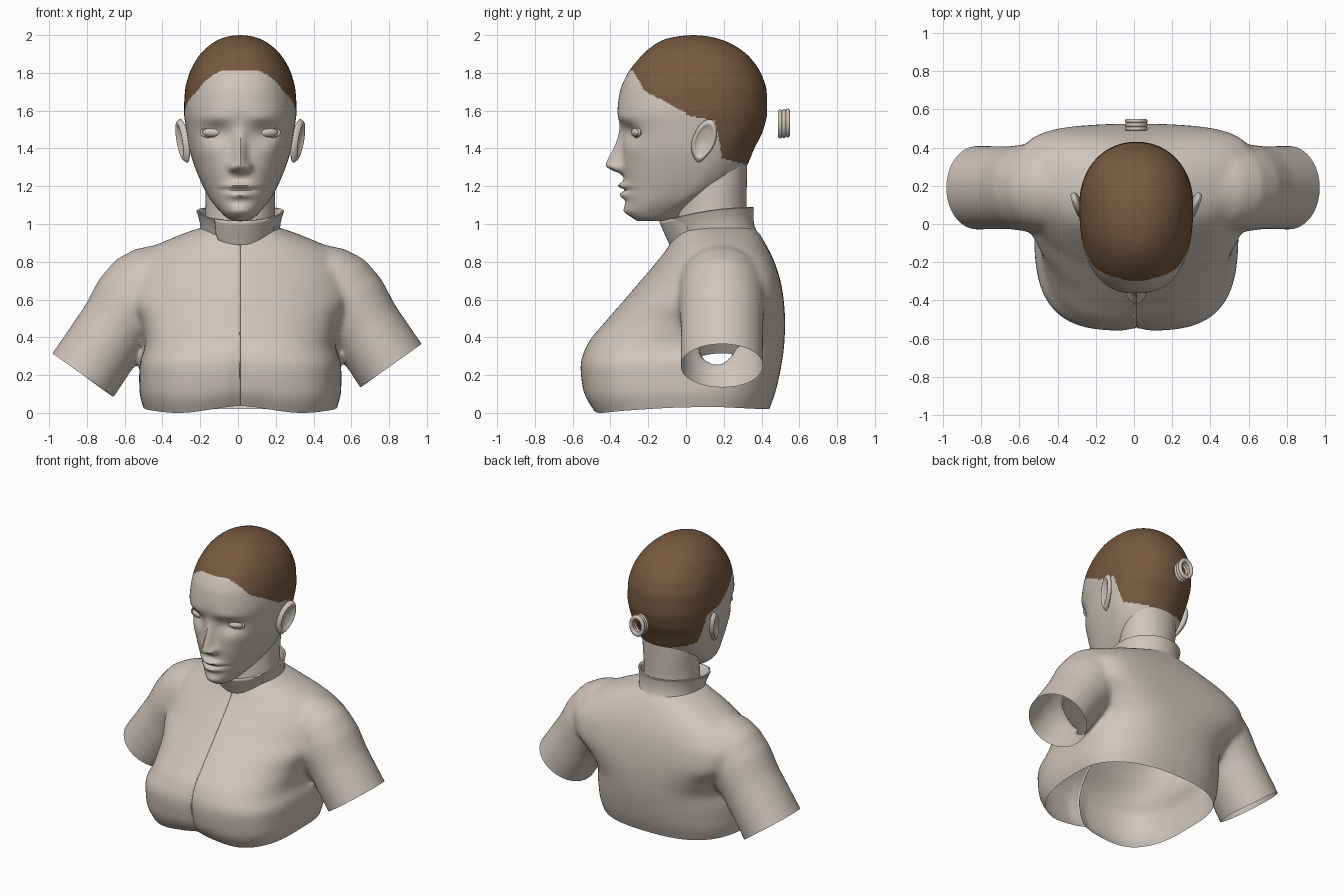
import bpy, bmesh, math
from mathutils import Vector, Matrix
from math import exp, sin, cos, pi, radians

if "Cube" in bpy.data.objects:
    bpy.data.objects.remove(bpy.data.objects["Cube"])

CX = 0.012  # the symmetry plane sits slightly right of x = 0


def material(name, rgb):
    m = bpy.data.materials.new(name)
    m.diffuse_color = (*rgb, 1)
    m.use_nodes = True
    m.node_tree.nodes["Principled BSDF"].inputs["Base Color"].default_value = m.diffuse_color
    return m


GREY = material("warm_grey", (0.62, 0.56, 0.51))
BROWN = material("hair_brown", (0.18, 0.10, 0.05))


def curve(pts):
    """Monotone cubic through (t, value) points."""
    h = [(b[1] - a[1]) / (b[0] - a[0]) for a, b in zip(pts, pts[1:])]
    m = [h[0]] + [0 if p * q <= 0 else 2 * p * q / (p + q) for p, q in zip(h, h[1:])] + [h[-1]]

    def f(t):
        t = min(max(t, pts[0][0]), pts[-1][0])
        i = next((k for k in range(len(h)) if t <= pts[k + 1][0]), len(h) - 1)
        d = pts[i + 1][0] - pts[i][0]
        s = (t - pts[i][0]) / d
        return ((2*s**3 - 3*s*s + 1) * pts[i][1] + (s**3 - 2*s*s + s) * d * m[i]
                + (3*s*s - 2*s**3) * pts[i + 1][1] + (s**3 - s*s) * d * m[i + 1])
    return f


def skin(bm, rings, closed=True):
    """Bridge rows of points with quads; returns rows of verts."""
    rows = [[bm.verts.new(p) for p in r] for r in rings]
    n = len(rows[0])
    for a, b in zip(rows, rows[1:]):
        for i in range(n if closed else n - 1):
            j = (i + 1) % n
            bm.faces.new((a[i], a[j], b[j], b[i]))
    return rows


def loft(bm, table, zs, seg, caps=True):
    """Egg-shaped rings; table rows: z, half width, front y, back y, widest y, front n, back n."""
    f = [curve([(r[0], r[k]) for r in table]) for k in range(1, 7)]
    rings = []
    for z in zs:
        a, yf, yb, yc, nf, nb = [g(z) for g in f]
        ring = []
        for i in range(seg):
            c, s = cos(2*pi*i/seg), sin(2*pi*i/seg)
            n, d = (nb, yb - yc) if s > 0 else (nf, yc - yf)
            ring.append((a * math.copysign(abs(c)**(2/n), c), yc + d * math.copysign(abs(s)**(2/n), s), z))
        rings.append(ring)
    rows = skin(bm, rings)
    if caps:
        bm.faces.new(rows[0])
        bm.faces.new(rows[-1])
    return rows


def finish(bm, name, mats=(GREY,), angle=50):
    bmesh.ops.recalc_face_normals(bm, faces=bm.faces)
    bmesh.ops.translate(bm, verts=bm.verts, vec=(CX, 0, 0))
    me = bpy.data.meshes.new(name)
    bm.to_mesh(me)
    bm.free()
    for m in mats:
        me.materials.append(m)
    me.shade_smooth()
    me.set_sharp_from_angle(angle=radians(angle))
    ob = bpy.data.objects.new(name, me)
    bpy.context.collection.objects.link(ob)
    return ob


def steps(a, b, n, p=1.0):
    return [b - (b - a) * (1 - i / n)**p for i in range(n + 1)]


# ---- jacket: torso and sleeves fused, then cut open at hem and cuffs
bm = bmesh.new()
loft(bm, [(-0.1, .49, -.42, .40, .04, 3, 2.5), (0.0, .505, -.475, .43, .04, 3.2, 2.5), (.12, .535, -.545, .475, .03, 3.3, 2.5),
          (.25, .535, -.56, .505, .03, 3.3, 2.5), (.36, .505, -.525, .52, .06, 3, 2.7), (.48, .535, -.43, .525, .15, 2.6, 3.2),
          (.60, .61, -.325, .517, .22, 2.2, 3.9), (.70, .62, -.24, .50, .24, 2, 3.8), (.80, .565, -.155, .468, .22, 2, 3.2),
          (.87, .48, -.1, .435, .2, 2, 2.6), (.93, .35, -.065, .40, .18, 2, 2.2), (.98, .21, -.03, .36, .16, 2, 2),
          (1.0, .12, .04, .28, .16, 2, 2)],
     steps(-0.1, 1.0, 60), 120)
AX = Vector((.578, 0, -.816))
for side, end in ((1, Vector((.798, .19, .25))), (-1, Vector((.832, .19, .20)))):
    path = [(Vector((.28, .19, .76)), .13), (Vector((.37, .19, .735)), .17), (Vector((.44, .19, .695)), .208),
            (Vector((.505, .19, .645)), .228), (Vector((.575, .19, .57)), .222), (Vector((.66, .19, .455)), .198),
            (end, .2), (end + AX * .08, .2)]
    rings = []
    for k, (p, r) in enumerate(path):
        d = (path[min(k + 1, 7)][0] - path[max(k - 1, 0)][0]).normalized()
        w = Vector((-d.z, 0, d.x))
        rings.append([])
        for i in range(40):
            q = p + w * r * cos(i*pi/20) + Vector((0, min(1.1 * r, .228) * sin(i*pi/20), 0))
            rings[-1].append((q.x * side, q.y, q.z))
    rows = skin(bm, rings)
    bm.faces.new(rows[0])
    bm.faces.new(rows[-1])
raw = finish(bm, "jacket_form")
mod = raw.modifiers.new("fuse", "REMESH")
mod.mode, mod.voxel_size = "VOXEL", 0.016
mod = raw.modifiers.new("soften", "SMOOTH")
mod.factor, mod.iterations = 0.5, 16
bm = bmesh.new()
bm.from_object(raw, bpy.context.evaluated_depsgraph_get())
bpy.data.objects.remove(raw)
bmesh.ops.translate(bm, verts=bm.verts, vec=(-CX, 0, 0))


def cut(faces, co, no, clear):
    geom = set(faces)
    for f in faces:
        geom.update(f.verts)
        geom.update(f.edges)
    bmesh.ops.bisect_plane(bm, geom=list(geom), plane_co=co, plane_no=no, clear_outer=clear)


cut(bm.faces[:], (0, 0, .03), (0, 0, -1), True)
for side, end in ((1, (.798, .19, .25)), (-1, (-.832, .19, .20))):
    cut([f for f in bm.faces if all(v.co.x * side > .59 for v in f.verts)], end, (.578 * side, 0, -.816), True)
# front closing seam as a narrow groove
for x in (-.004, .004, 0):
    cut([f for f in bm.faces if f.calc_center_median().y < 0 and abs(f.calc_center_median().x) < .06], (x, 0, 0), (1, 0, 0), False)
for v in bm.verts:
    u, y, z = abs(v.co.x), v.co.y, v.co.z
    if z < .2:  # wavy hem
        front = min(max((.05 - y) / .35, 0), 1)
        front *= front * (3 - 2 * front)
        hem = .03 + front * (.015 - .045 * exp(-((u - .33) / .24)**2)) - .01 * min(max((y - .2) / .2, 0), 1)
        v.co.z += (hem - .03) * (1 - (z - .03) / .17)
    if y < 0 and z < .9:
        v.co.y += .02 * exp(-(u / .05)**2) * exp(-((z - .12) / .2)**2) + (.006 if u < .001 else 0)
finish(bm, "jacket", angle=65)


# ---- standing collar with overlapping flap
def collar_pt(th, t, off):
    s, c = sin(th), cos(th)
    k = ((1 - s) / 2)**2
    yf, yb = -.065 - .06 * t - off, .365 - .012 * t + off
    y = (yf + yb) / 2 + s * (yb - yf) / 2
    return ((.205 + .022 * t + off) * c, y, (.965 - .085 * k) * (1 - t) + (1.09 - .075 * k) * t)


bm = bmesh.new()
prof = [(-.2, .03), (0, .008), (.2, 0), (.5, -.002), (.85, .002), (.97, .006), (1, 0), (.97, -.01), (.8, -.016), (0, -.02)]
skin(bm, [[collar_pt(i*pi/36, t, o) for i in range(72)] for t, o in prof])
finish(bm, "collar")
bm = bmesh.new()
rings = []
for i in range(31):
    k = min(i / 6, 1)
    low = .45 * (1 - math.sqrt(1 - (1 - k)**2))
    th = radians(236 + 90 * i / 30)
    rings.append([collar_pt(th, low + (1 - low) * j / 8, .012 - .02 * max(0, i - 15) / 15) for j in range(9)])
skin(bm, rings, False)
flap = finish(bm, "collar_flap")
mod = flap.modifiers.new("thickness", "SOLIDIFY")
mod.thickness, mod.offset = .012, 0

# ---- neck
bm = bmesh.new()
loft(bm, [(.96, .19, -.05, .325, .15, 2, 2), (1.1, .183, -.04, .32, .15, 2, 2), (1.25, .185, -.01, .323, .15, 2, 2.2),
          (1.36, .19, .02, .325, .15, 2, 2.2)], steps(.96, 1.36, 12), 64, False)
finish(bm, "neck")

# ---- head: lofted skull with sculpted face
bm = bmesh.new()
rows = loft(bm, [(1.015, .035, -.255, -.10, -.19, 2, 2), (1.03, .068, -.28, -.05, -.17, 2.1, 2), (1.07, .11, -.318, .0, -.12, 2.2, 2),
                 (1.12, .152, -.318, .1, -.05, 2.25, 2), (1.18, .188, -.322, .2, .02, 2.3, 2), (1.25, .22, -.33, .29, .06, 2.35, 2),
                 (1.32, .247, -.335, .328, .09, 2.4, 2), (1.40, .27, -.334, .362, .1, 2.45, 2), (1.50, .286, -.342, .41, .1, 2.45, 2.1),
                 (1.60, .298, -.362, .43, .1, 2.4, 2.1), (1.70, .293, -.35, .427, .1, 2.3, 2.1), (1.79, .272, -.313, .40, .09, 2.25, 2.1),
                 (1.88, .226, -.245, .34, .07, 2.2, 2.1), (1.94, .17, -.18, .265, .05, 2.1, 2.1), (1.98, .105, -.105, .175, .04, 2, 2),
                 (1.995, .052, -.03, .105, .04, 2, 2), (2.0, .008, .03, .05, .038, 2, 2)],
            steps(1.015, 2.0, 140, 1.3), 200)
nose_h = curve([(1.245, 0), (1.268, .02), (1.285, .06), (1.31, .09), (1.34, .08), (1.39, .055), (1.45, .028), (1.52, .006), (1.56, 0)])


def bump(u, z, u0, z0, su, sz):
    return exp(-((u - u0) / su)**2 - ((z - z0) / sz)**2)


for v in bm.verts:
    u, y, z = abs(v.co.x), v.co.y, v.co.z
    if y > -.05:
        continue
    d = nose_h(z) * exp(-(u / (.03 + .012 * exp(-((z - 1.3) / .05)**2)))**2)         # nose
    d += .028 * bump(u, z, .042, 1.298, .017, .022)                                  # nostril wings
    d += .036 * bump(u, z, 0, 1.203, .075, .019) + .032 * bump(u, z, 0, 1.153, .065, .02)  # lips
    d -= .014 * bump(u, z, 0, 1.181, .085, .007)                                     # mouth line
    d += .012 * bump(u, z, 0, 1.075, .06, .03)                                       # chin
    d -= .036 * bump(u, z, .13, 1.482, .07, .05)                                     # eye sockets
    d += .007 * bump(u, z, .13, 1.56, .1, .03) + .006 * bump(u, z, .17, 1.39, .06, .05)  # brow, cheek
    v.co.y -= d
# hair colour above the hairline
hairline = [(-.5, 1.815), (-.285, 1.815), (-.215, 1.70), (-.11, 1.65), (.02, 1.575), (.155, 1.545), (.175, 1.45), (.19, 1.35), (.33, 1.31), (.6, 1.31)]
for f in bm.faces:
    c = f.calc_center_median()
    for (y0, z0), (y1, z1) in zip(hairline, hairline[1:]):
        if y0 <= c.y < y1:
            f.material_index = int(c.z > z0 + (z1 - z0) * (c.y - y0) / (y1 - y0))
finish(bm, "head", (GREY, BROWN))


def torus(bm, R, r, mat, n=40, m=10):
    rings = [[mat @ Vector(((R + r * cos(b*2*pi/m)) * cos(a*2*pi/n), r * sin(b*2*pi/m), (R + r * cos(b*2*pi/m)) * sin(a*2*pi/n)))
              for b in range(m)] for a in range(n)]
    skin(bm, rings + [rings[0]])
    bmesh.ops.remove_doubles(bm, verts=bm.verts, dist=1e-5)


for side, tag in ((-1, "left"), (1, "right")):
    # eye with lid rim
    bm = bmesh.new()
    place = Matrix.Translation((side * .143, -.246, 1.485)) @ Matrix.Rotation(side * radians(18), 4, 'Z')
    bmesh.ops.create_uvsphere(bm, u_segments=32, v_segments=20, radius=1, matrix=place @ Matrix.Diagonal((.062, .042, .03, 1)))
    finish(bm, tag + "_eye")
    bm = bmesh.new()
    torus(bm, 1, .13, place @ Matrix.Translation((0, -.02, 0)) @ Matrix.Diagonal((.06, .06, .028, 1)))
    finish(bm, tag + "_eyelid")
    # ear: flattened dish with raised rim
    bm = bmesh.new()
    bmesh.ops.create_uvsphere(bm, u_segments=40, v_segments=32, radius=1, matrix=Matrix.Rotation(pi / 2, 4, 'Y'))
    for v in bm.verts:
        x, y, z = v.co
        r = math.hypot(y, z)
        out = .020 * x
        if x > 0:
            out += .014 * exp(-((r - .82) / .16)**2) - .018 * exp(-(r / .5)**2)
        w = .064 if z > 0 else .064 - .026 * z * z
        yy, zz = y * w, z * .115
        v.co = (side * (.298 + out + .16 * zz + .3 * yy), .095 + yy + .25 * zz, 1.44 + zz)
    finish(bm, tag + "_ear", angle=80)

# ---- hair tie: three stacked loops floating behind the head
bm = bmesh.new()
for y, dz in ((.498, -.002), (.519, 0), (.539, .003)):
    torus(bm, .047, .0125, Matrix.Translation((0, y, 1.532 + dz)) @ Matrix.Diagonal((1, 1, 1.3, 1)))
finish(bm, "hair_tie")
